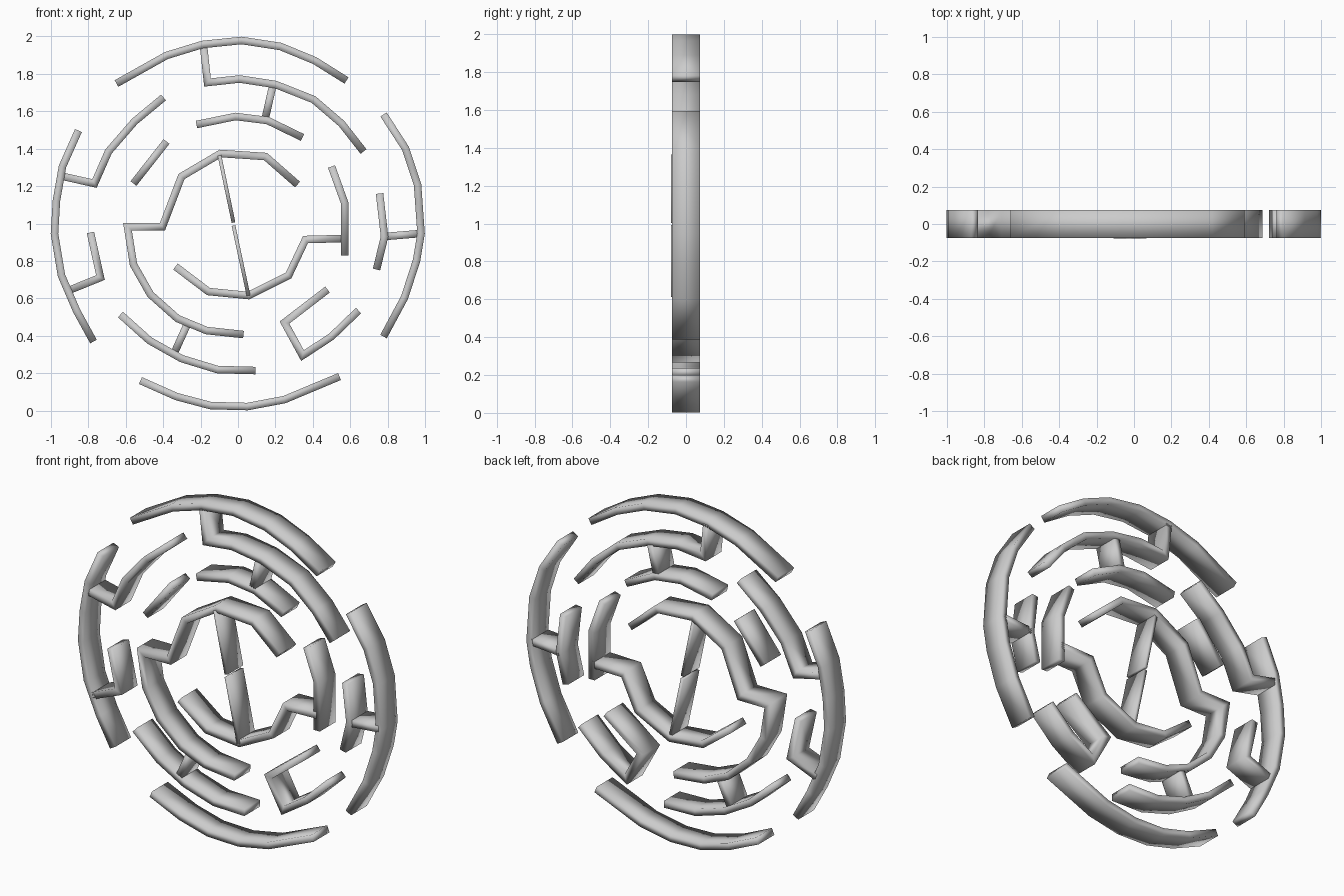
import bpy, bmesh
from mathutils import Vector

if "Cube" in bpy.data.objects:
    bpy.data.objects.remove(bpy.data.objects["Cube"])

S = 187.0          # plan units per world unit
DEPTH = 0.148      # wall depth along y


def to_world(p):
    return Vector(((p[0] - 238.5) / S, (411 - p[1]) / S))


def wall(name, pts, width=0.04, y=0.0):
    """Rectangular wall swept along a path in the xz plane, mitred at corners."""
    pts = [to_world(p) for p in pts]
    dirs = [(b - a).normalized() for a, b in zip(pts, pts[1:])]
    bm = bmesh.new()
    rings = []
    for i, p in enumerate(pts):
        d0, d1 = dirs[max(i - 1, 0)], dirs[min(i, len(dirs) - 1)]
        n0, n1 = Vector((-d0.y, d0.x)), Vector((-d1.y, d1.x))
        m = (n0 + n1).normalized()
        off = m * (width / 2 / max(m.dot(n0), 0.35))
        h = DEPTH / 2
        rings.append([bm.verts.new((p.x + s * off.x, y + t * h, p.y + s * off.y))
                      for s, t in ((-1, -1), (1, -1), (1, 1), (-1, 1))])
    for a, b in zip(rings, rings[1:]):
        for k in range(4):
            j = (k + 1) % 4
            bm.faces.new((a[k], a[j], b[j], b[k]))
    bm.faces.new(rings[0])
    bm.faces.new(rings[-1][::-1])
    bmesh.ops.recalc_face_normals(bm, faces=bm.faces)
    for f in bm.faces:
        f.smooth = True
    me = bpy.data.meshes.new(name)
    bm.to_mesh(me)
    bm.free()
    ob = bpy.data.objects.new(name, me)
    bpy.context.collection.objects.link(ob)
    return ob


# Outer ring
wall("outer_top", [(117, 84), (167, 56), (203, 45), (242, 41), (281, 47), (315, 61), (347, 81)])
wall("outer_left", [(79, 131), (63, 167), (57, 201), (55, 234), (62, 276), (77, 311), (94, 342)])
wall("outer_right", [(384, 115), (406, 149), (418, 185), (421.5, 234), (417, 261), (405, 298), (384, 337)])
wall("outer_bottom", [(141, 381), (177, 397), (211, 406), (248, 407), (285, 400), (340, 377)])

# Second ring, with the bends that join it to the outer ring
wall("second_top", [(204, 46), (208, 83), (240, 79.5), (276, 85), (314, 100), (342, 124), (364, 152)])
wall("second_upper_left", [(164, 98), (135, 122), (109, 152), (95, 184), (64, 177)])
wall("second_left", [(69, 291), (101, 278), (91, 233)])
wall("second_right", [(380, 194), (385, 237), (377, 270)])
wall("second_bottom", [(121, 315), (150, 341), (182, 359), (218, 370), (256, 371)])
wall("lower_right_hook", [(328, 290), (285, 323), (303, 356), (332, 337), (359, 311)])

# Third ring
wall("third_top", [(197, 125), (236, 117), (268, 121), (303, 138)])
wall("third_upper_left", [(134, 184), (167, 142)])
wall("third_right", [(332, 167), (345, 203), (345, 256)])

# Inner ring, continuing outwards through the steps
wall("inner_upper", [(298, 185), (266, 157), (221, 154), (182, 177), (163, 227), (128, 227),
                     (134, 265), (151, 295), (178, 319), (207, 331), (244, 335)])
wall("inner_lower", [(176, 267), (209, 292), (249, 296), (289, 276), (306, 240), (345, 239)])

# Straight connectors between rings
wall("connector_top", [(273, 87), (266, 118)])
wall("connector_right", [(421, 234), (385, 237)])
wall("connector_bottom", [(189, 322), (175, 353)])

# Thin spokes meeting at the centre
wall("spoke_upper", [(220, 156), (234, 223)], 0.02, -0.004)
wall("spoke_lower", [(234, 226), (249, 296)], 0.02, -0.004)
